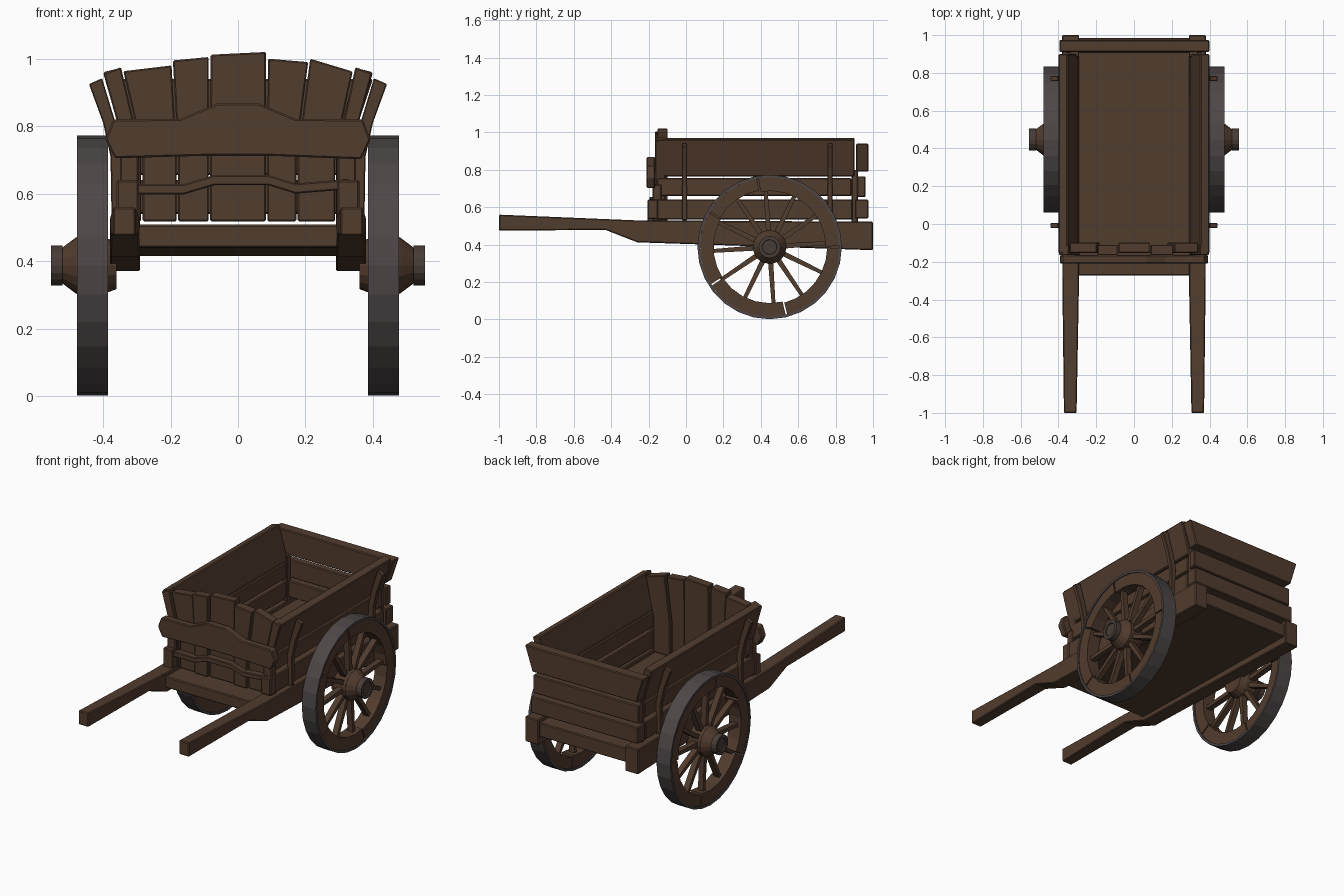
import bpy, bmesh, math

if "Cube" in bpy.data.objects:
    bpy.data.objects.remove(bpy.data.objects["Cube"])

def material(name, rgb):
    m = bpy.data.materials.new(name)
    m.diffuse_color = (*rgb, 1)
    m.use_nodes = True
    m.node_tree.nodes["Principled BSDF"].inputs["Base Color"].default_value = m.diffuse_color
    return m

WOOD = material("brown_wood", (0.083, 0.045, 0.027))
IRON = material("dark_iron", (0.075, 0.062, 0.063))
WORN = material("worn_hub_iron", (0.064, 0.046, 0.038))

def finish(name, bm, mat, bevel=0.005):
    bmesh.ops.recalc_face_normals(bm, faces=bm.faces[:])
    me = bpy.data.meshes.new(name)
    bm.to_mesh(me)
    bm.free()
    me.materials.append(mat)
    ob = bpy.data.objects.new(name, me)
    bpy.context.collection.objects.link(ob)
    if bevel:
        b = ob.modifiers.new("worn_edges", 'BEVEL')
        b.width, b.segments, b.limit_method = bevel, 1, 'ANGLE'
    return ob

def prism(name, pts, axis, lo, hi, mat=WOOD, warp=None, bevel=0.005):
    """Extrude a 2D outline along an axis; warp may move each vertex."""
    bm = bmesh.new()
    def place(p, t):
        c = {'x': (t, p[0], p[1]), 'y': (p[0], t, p[1]), 'z': (p[0], p[1], t)}[axis]
        return bm.verts.new(warp(*c) if warp else c)
    a = [place(p, lo) for p in pts]
    b = [place(p, hi) for p in pts]
    bm.faces.new(a)
    bm.faces.new(b)
    n = len(pts)
    for i in range(n):
        bm.faces.new((a[i], a[(i + 1) % n], b[(i + 1) % n], b[i]))
    return finish(name, bm, mat, bevel)

def box(name, x0, x1, y0, y1, z0, z1):
    return prism(name, [(x0, y0), (x1, y0), (x1, y1), (x0, y1)], 'z', z0, z1)

CY, CZ = 0.447, 0.387   # wheel centre

def sweep(name, section, a0, a1, steps, mat, closed=False):
    """Turn a closed (x, radius) section about the wheel axis."""
    bm = bmesh.new()
    rings = []
    for k in range(steps if closed else steps + 1):
        t = math.radians(a0 + (a1 - a0) * k / steps)
        rings.append([bm.verts.new((x, CY + r * math.cos(t), CZ + r * math.sin(t)))
                      for x, r in section])
    n, m = len(section), len(rings)
    for k in range(m if closed else m - 1):
        p, q = rings[k], rings[(k + 1) % m]
        for i in range(n):
            j = (i + 1) % n
            bm.faces.new((p[i], p[j], q[j], q[i]))
    if not closed:
        bm.faces.new(rings[0])
        bm.faces.new(rings[-1])
    return finish(name, bm, mat, 0)

def rect(s, x0, x1, r0, r1):
    return [(s * x0, r0), (s * x1, r0), (s * x1, r1), (s * x0, r1)]

for s, side in ((-1, "left"), (1, "right")):
    # wheel: tyre, rim segments, hub, spokes
    sweep(side + "_tyre", rect(s, 0.385, 0.478, 0.372, 0.386), 0, 360, 28, IRON, True)
    breaks = [213, 284, 360, 460, 510, 573]
    for i in range(5):
        a, b = breaks[i] + 0.7, breaks[i + 1] - 0.7
        sweep(f"{side}_rim_segment_{i}", rect(s, 0.392, 0.472, 0.30 + 0.008 * (i % 2), 0.373),
              a, b, max(3, round((b - a) / 13)), WOOD)
    hub = [(0.36, 0.0005), (0.36, 0.07), (0.40, 0.085), (0.47, 0.09), (0.485, 0.08),
           (0.522, 0.052), (0.522, 0.0005)]
    sweep(side + "_hub", [(s * x, r) for x, r in hub], 0, 360, 16, WOOD, True)
    cap = [(0.52, 0.0005), (0.52, 0.059), (0.555, 0.059), (0.555, 0.04), (0.548, 0.038), (0.548, 0.0005)]
    sweep(side + "_hub_cap", [(s * x, r) for x, r in cap], 0, 360, 16, WORN, True)
    for k in range(12):
        t = math.radians(k * 30 + 4)
        c, d = math.cos(t), math.sin(t)
        pts = [(CY + r * c - w * d, CZ + r * d + w * c)
               for r, w in ((0.07, 0.014), (0.315, 0.010), (0.315, -0.010), (0.07, -0.014))]
        prism(f"{side}_spoke_{k}", pts, 'x', s * 0.415, s * 0.45, bevel=0)

    # long rail that narrows into the handle
    dz = 0.012 if s > 0 else 0
    rail = [(-1, 0.475), (-0.43, 0.478), (-0.26, 0.412), (1, 0.37), (1, 0.522), (-0.28, 0.53), (-1, 0.56)]
    def taper(x, y, z):
        f = max(0, (-0.25 - y) / 0.75)
        inner = abs(x) < 0.34
        return (x + s * (0.014 * f if inner else -0.009 * f), y, z)
    prism(side + "_handle_rail", rail, 'x', s * 0.29, s * 0.38, warp=taper)

    # side boards, the top one flared
    prism(side + "_lower_board", [(s * .30, .535), (s * .355, .535), (s * .355, .64), (s * .30, .64)], 'y', -0.16, 0.89)
    prism(side + "_middle_board", [(s * .297, .66), (s * .345, .66), (s * .345, .755), (s * .297, .755)], 'y', -0.155, 0.885)
    prism(side + "_top_board", [(s * .295, .765), (s * .345, .765), (s * .40, .96), (s * .352, .972)], 'y', -0.155, 0.90)

    # bent stakes outside the boards
    stake = [(.345, .53), (.375, .53), (.378, .71), (.40, .81), (.442, .925), (.403, .942), (.36, .80), (.343, .71)]
    for y, end in ((-0.008, "front"), (0.77, "rear")):
        prism(f"{side}_{end}_stake", [(s * x, z) for x, z in stake], 'y', y - 0.013, y + 0.013, bevel=0.003)

    # front corner post and block
    box(side + "_front_post", s * 0.295, s * 0.35, -0.18, -0.13, 0.52, 0.72)
    box(side + "_front_block", s * 0.295, s * 0.36, -0.205, -0.15, 0.525 + dz, 0.64)

# floor
prism("floor", [(-0.272, 0.44), (0.985, 0.415), (0.985, 0.50), (-0.272, 0.508)], 'x', -0.30, 0.30)

# front planks, fanning out at the top: bottom x, top x, top z
planks = [(-.335, -.285, -.40, -.345, .955, .975), (-.285, -.18, -.342, -.195, .963, .98),
          (-.18, -.085, -.195, -.085, .995, 1.005), (-.085, .085, -.083, .085, 1.012, 1.02),
          (.085, .175, .087, .21, 1.0, .99), (.175, .29, .212, .342, 1.0, .962),
          (.29, .335, .346, .40, .975, .957)]
for i, (b0, b1, t0, t1, z0, z1) in enumerate(planks):
    g = 0.002
    y = -0.165 + 0.012 * (i % 2)
    prism(f"front_plank_{i}", [(b0 + g, .518), (b1 - g, .518), (b1 - g, .72), (t1 - g, z1), (t0 + g, z0), (b0 + g, .72)],
          'y', y, y + 0.055, bevel=0.004)

# shaped crossbars across the front
prism("front_upper_crossbar", [(-.37, .82), (-.17, .822), (-.06, .868), (.06, .868), (.17, .822), (.37, .82),
                               (.393, .76), (.365, .702), (.1, .712), (-.1, .712), (-.365, .705), (-.393, .76)],
      'y', -0.21, -0.165)
wave = [(-.33, .628), (-.16, .628), (-.07, .655), (.09, .655), (.17, .63), (.33, .643)]
prism("front_lower_crossbar", wave + [(x, z - 0.03) for x, z in reversed(wave)], 'y', -0.195, -0.15, bevel=0.004)

# tailboards
prism("tail_top_board", [(-.35, .79), (.35, .79), (.40, .94), (-.395, .94)], 'y', 0.91, 0.975)
box("tail_middle_board", -0.355, 0.355, 0.915, 0.96, 0.655, 0.765)
box("tail_lower_board", -0.36, 0.36, 0.905, 0.975, 0.54, 0.64)
# hidden battens that hold the tailboards
for s, side in ((-1, "left"), (1, "right")):
    box(side + "_tail_batten", s * 0.29, s * 0.34, 0.885, 0.92, 0.51, 0.80)
